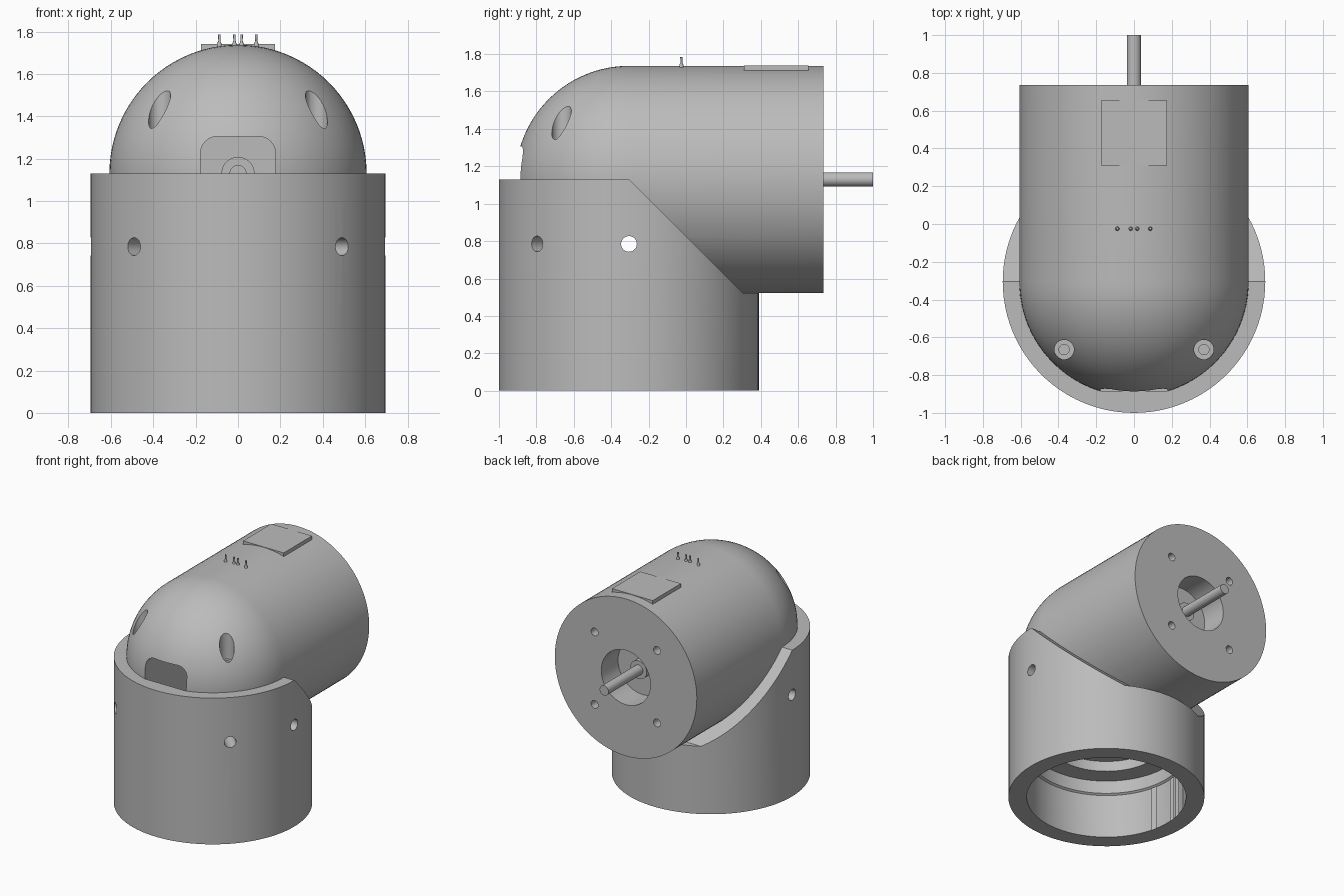
import bpy, bmesh
from math import sin, cos, pi, radians
from mathutils import Matrix, Vector

if "Cube" in bpy.data.objects:
    bpy.data.objects.remove(bpy.data.objects["Cube"])

grey = bpy.data.materials.new("plain grey")
grey.use_nodes = True
grey.diffuse_color = (0.5, 0.5, 0.5, 1)
grey.node_tree.nodes["Principled BSDF"].inputs["Base Color"].default_value = (0.5, 0.5, 0.5, 1)

AXIS_Y, AXIS_Z = -0.305, 1.13      # vertical and horizontal pipe axes
HEAD_R, BASE_R = 0.607, 0.695
TO_Y = Matrix.Rotation(-pi / 2, 4, "X")   # local z becomes +y
ALONG = Matrix.Translation((0, 0, AXIS_Z)) @ TO_Y
UPRIGHT = Matrix.Translation((0, AXIS_Y, 0))


def finish(name, bm, matrix):
    bmesh.ops.recalc_face_normals(bm, faces=bm.faces)
    mesh = bpy.data.meshes.new(name)
    bm.transform(matrix)
    bm.to_mesh(mesh)
    bm.free()
    mesh.materials.append(grey)
    ob = bpy.data.objects.new(name, mesh)
    bpy.context.collection.objects.link(ob)
    return ob


def lathe(name, profile, matrix, steps=64):
    """Revolve (radius, height) points about local z, closed on the axis."""
    points = [(0, profile[0][1])] + list(profile) + [(0, profile[-1][1])]
    bm = bmesh.new()
    verts = [bm.verts.new((r, 0, h)) for r, h in points]
    edges = [bm.edges.new(pair) for pair in zip(verts, verts[1:])]
    bmesh.ops.spin(bm, geom=verts + edges, cent=(0, 0, 0), axis=(0, 0, 1),
                   angle=2 * pi, steps=steps)
    bmesh.ops.remove_doubles(bm, verts=bm.verts, dist=1e-5)
    return finish(name, bm, matrix)


def rod(name, r, low, high, matrix, steps=32):
    return lathe(name, [(r, low), (r, high)], matrix, steps)


def prism(name, points, depth, matrix):
    """Extrude a 2D outline along local z."""
    bm = bmesh.new()
    face = bm.faces.new([bm.verts.new((a, b, 0)) for a, b in points])
    new = bmesh.ops.extrude_face_region(bm, geom=[face])["geom"]
    bmesh.ops.translate(bm, vec=(0, 0, depth),
                        verts=[v for v in new if isinstance(v, bmesh.types.BMVert)])
    return finish(name, bm, matrix)


def cut(ob, cutters):
    for c in cutters:
        mod = ob.modifiers.new("cut", "BOOLEAN")
        mod.operation, mod.solver, mod.object = "DIFFERENCE", "EXACT", c
    bpy.context.view_layer.update()
    baked = ob.evaluated_get(bpy.context.evaluated_depsgraph_get())
    mesh = bpy.data.meshes.new_from_object(baked)
    ob.modifiers.clear()
    ob.data = mesh


# Main bodies: upright socket and domed horizontal barrel
base = rod("base_socket", BASE_R, 0, AXIS_Z, UPRIGHT, 96)
dome = [(HEAD_R * sin(a), AXIS_Y - HEAD_R * cos(a))
        for a in (i * pi / 48 for i in range(1, 25))]
pole = [(0.004, AXIS_Y - HEAD_R)]
head = lathe("domed_barrel", pole + dome + [(HEAD_R, 0.735)], ALONG, 96)

# Mitred clearance for the barrel
yz = Matrix(((0, 0, 1, -1), (1, 0, 0, 0), (0, 1, 0, 0), (0, 0, 0, 1)))
wedge = prism("mitre_cutter", [(-0.475, 1.3), (0.302, 0.523), (1, 0.523), (1, 1.3)], 2, yz)

# Stepped bore under the socket
bore = lathe("bore_cutter", [(0.565, -0.1), (0.565, 0.34), (0.55, 0.35), (0.55, 0.45),
                             (0.41, 0.45), (0.41, 0.53), (0.34, 0.53), (0.34, 0.65)],
             UPRIGHT, 96)

# Radial fixing holes, straight through at the sides
side = Matrix.Translation((0, AXIS_Y, 0.785))
shared = [bore, rod("side_hole_cutter", 0.042, -1, 1, side @ Matrix.Rotation(pi / 2, 4, "Y"))]
for s in (-1, 1):
    turn = Matrix.Rotation(radians(45 * s), 4, "Z") @ Matrix.Rotation(pi / 2, 4, "X")
    shared.append(rod("front_hole_cutter", 0.042, 0.4, 1, side @ turn))


# Rounded window in the dome
def window(front):
    arc = [(0.097 + 0.08 * cos(a), 1.225 + 0.08 * sin(a))
           for a in (i * pi / 16 for i in range(9))]
    outline = [(0.177, 0.85)] + arc + [(-x, z) for x, z in reversed(arc)] + [(-0.177, 0.85)]
    place = Matrix.Translation((0, -0.35, 0)) @ Matrix.Rotation(pi / 2, 4, "X")
    return prism("window_cutter", outline, -0.35 - front, place)


base_cuts = [wedge, window(-0.885)] + shared
head_cuts = [window(-1.1)] + shared

# Counterbored screw holes, shaft well and rear bolt holes
for s in (-1, 1):
    spot = Matrix.Translation((0.37 * s, -0.665, 0))
    head_cuts.append(lathe("screw_hole_cutter", [(0.027, 1.15), (0.027, 1.32),
                                                 (0.052, 1.32), (0.052, 1.8)], spot, 32))
    for t in (-1, 1):
        bolt = Matrix.Translation((0.267 * s, 0, 0.28 * t)) @ ALONG
        head_cuts.append(rod("bolt_hole_cutter", 0.03, 0.62, 0.8, bolt, 24))
head_cuts.append(rod("shaft_well_cutter", 0.21, 0.53, 0.8, ALONG, 64))

cut(base, base_cuts)
cut(head, head_cuts)
for c in set(base_cuts + head_cuts):
    bpy.data.objects.remove(c)

# Shaft with bearing collars at both ends
parts = [base, head,
         rod("drive_shaft", 0.038, 0.45, 1.0, ALONG),
         rod("rear_bearing", 0.07, 0.5, 0.58, ALONG),
         rod("front_bearing", 0.078, -0.42, -0.3, ALONG),
         rod("front_shaft_end", 0.04, -0.46, -0.3, ALONG),
         rod("socket_hub", 0.1, 0.58, 0.68, UPRIGHT)]

# Flat pad on top of the barrel
pad = prism("top_pad", [(-0.174, 0.31), (0.174, 0.31), (0.174, 0.655), (-0.174, 0.655)],
            0.08, Matrix.Translation((0, 0, 1.66)))

# Row of contact pins
for x in (-0.088, -0.017, 0.017, 0.086):
    parts.append(lathe("contact_pin", [(0.011, 1.7), (0.011, 1.742), (0.005, 1.755), (0.006, 1.785)],
                       Matrix.Translation((x, -0.025, 0)), 12))

bpy.ops.object.select_all(action="DESELECT")
for ob in parts:
    ob.select_set(True)
bpy.context.view_layer.objects.active = base
bpy.ops.object.shade_smooth_by_angle(angle=radians(30))
